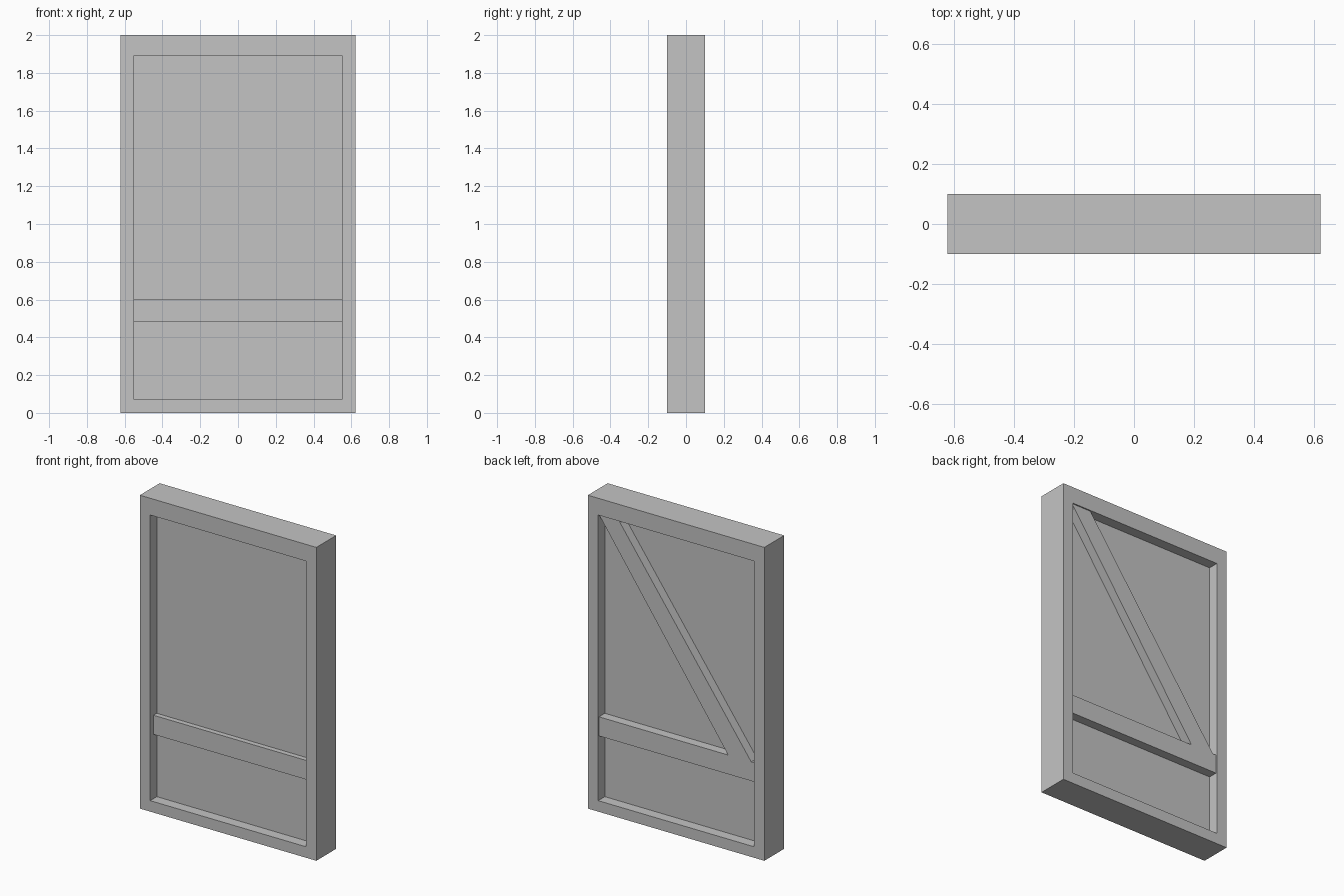
import bpy
import bmesh

cube = bpy.data.objects.get("Cube")
if cube:
    bpy.data.objects.remove(cube, do_unlink=True)

grey = bpy.data.materials.new("plain_grey")
grey.use_nodes = True
color = (0.55, 0.55, 0.55, 1)
grey.diffuse_color = color
grey.node_tree.nodes["Principled BSDF"].inputs["Base Color"].default_value = color


def board(name, outline, front, back):
    """Extrude an (x, z) outline from the front depth to the back depth."""
    bm = bmesh.new()
    face = bm.faces.new([bm.verts.new((x, front, z)) for x, z in outline])
    new = bmesh.ops.extrude_face_region(bm, geom=[face])["geom"]
    verts = [v for v in new if isinstance(v, bmesh.types.BMVert)]
    bmesh.ops.translate(bm, verts=verts, vec=(0, back - front, 0))
    bmesh.ops.recalc_face_normals(bm, faces=bm.faces)
    mesh = bpy.data.meshes.new(name)
    bm.to_mesh(mesh)
    bm.free()
    mesh.materials.append(grey)
    obj = bpy.data.objects.new(name, mesh)
    bpy.context.collection.objects.link(obj)


def rect(x0, x1, z0, z1):
    return [(x0, z0), (x1, z0), (x1, z1), (x0, z1)]


OUT, IN, DEPTH = 0.623, 0.55, 0.1
SILL, HEAD, TOP = 0.07, 1.893, 2.0
RAIL_LOW, RAIL_TOP, RAIL_BACK = 0.48, 0.602, 0.092
PANEL = 0.033

# Outer frame
board("top_rail", rect(-OUT, OUT, HEAD, TOP), -DEPTH, DEPTH)
board("bottom_rail", rect(-IN, IN, 0, SILL), -DEPTH, DEPTH)
board("right_stile", rect(-OUT, -IN, 0, HEAD), -DEPTH, DEPTH)
board("left_stile", rect(IN, OUT, 0, HEAD), -DEPTH, DEPTH)

# Recessed panel and the cross rail through it
board("panel", rect(-IN, IN, SILL, HEAD), -PANEL, PANEL)
board("middle_rail", rect(-IN, IN, RAIL_LOW, RAIL_TOP), -0.066, RAIL_BACK)

# Diagonal brace on the back
brace = [(IN, HEAD), (0.41, HEAD), (-0.525, RAIL_TOP), (-0.362, RAIL_TOP)]
board("diagonal_brace", brace, PANEL, RAIL_BACK)
